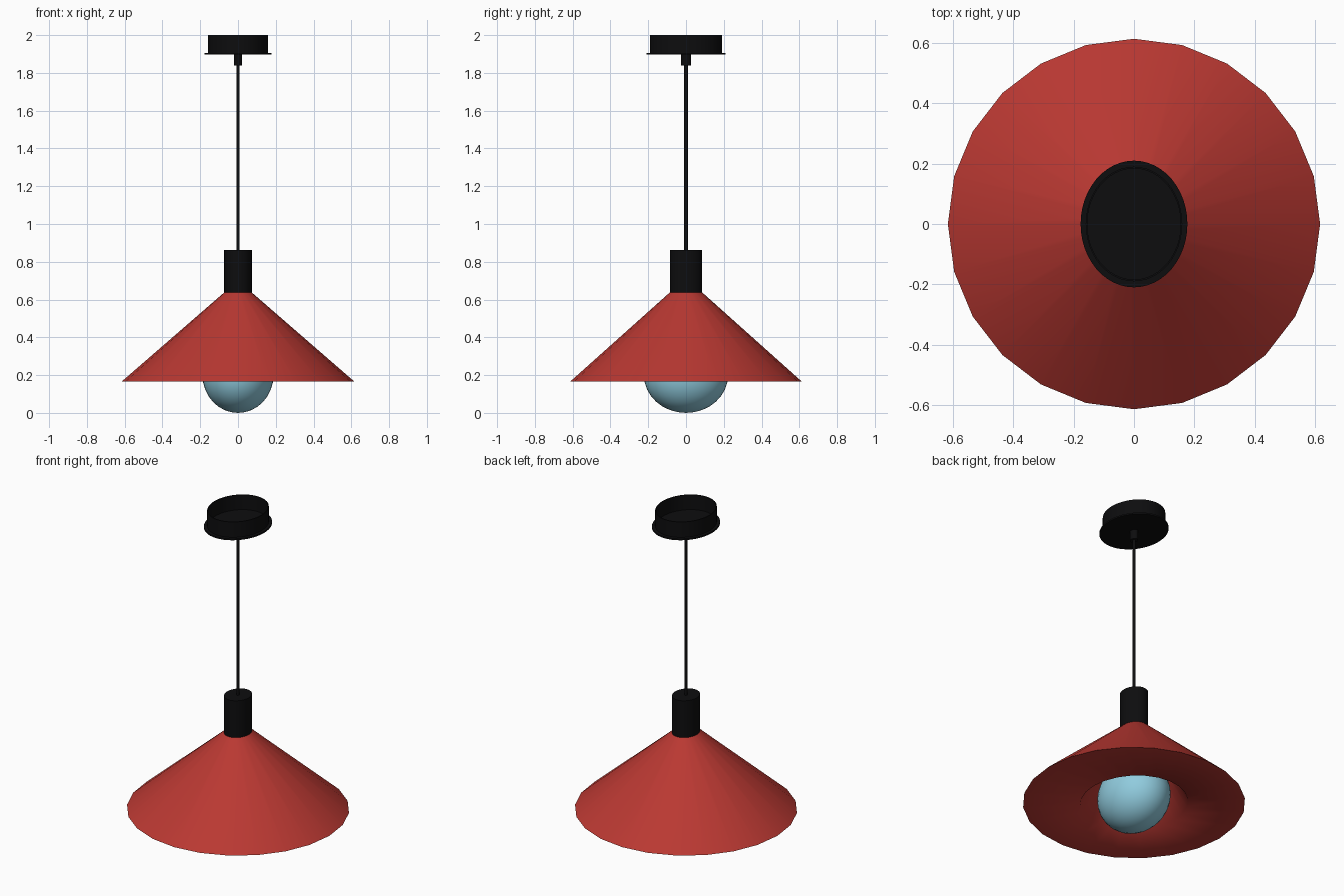
import bpy, bmesh, math

if "Cube" in bpy.data.objects:
    bpy.data.objects.remove(bpy.data.objects["Cube"])


def material(name, rgb):
    m = bpy.data.materials.new(name)
    m.diffuse_color = (*rgb, 1)
    m.use_nodes = True
    m.node_tree.nodes["Principled BSDF"].inputs["Base Color"].default_value = m.diffuse_color
    return m


RED = material("shade red", (0.49, 0.04, 0.032))
BLACK = material("matt black", (0.004, 0.004, 0.0045))
BLUE = material("glass blue", (0.28, 0.6, 0.73))


def lathe(name, profile, sides, mat, angle=40, closed=False):
    """Spin (x radius, y radius, z) rings round z; zero radius makes a pole."""
    bm = bmesh.new()
    rings = []
    for rx, ry, z in profile:
        if rx == 0:
            rings.append([bm.verts.new((0, 0, z))] * sides)
        else:
            rings.append([bm.verts.new((rx * math.cos(math.tau * i / sides),
                                        ry * math.sin(math.tau * i / sides), z))
                          for i in range(sides)])
    pairs = list(zip(rings, rings[1:]))
    if closed:
        pairs.append((rings[-1], rings[0]))
    for a, b in pairs:
        for i in range(sides):
            j = (i + 1) % sides
            bm.faces.new(list(dict.fromkeys((a[i], a[j], b[j], b[i]))))
    bmesh.ops.recalc_face_normals(bm, faces=bm.faces)
    me = bpy.data.meshes.new(name)
    bm.to_mesh(me)
    bm.free()
    me.materials.append(mat)
    ob = bpy.data.objects.new(name, me)
    bpy.context.collection.objects.link(ob)
    bpy.ops.object.select_all(action='DESELECT')
    ob.select_set(True)
    bpy.context.view_layer.objects.active = ob
    bpy.ops.object.shade_smooth_by_angle(angle=math.radians(angle))
    return ob


def cylinder(name, rx, ry, z0, z1, sides=32):
    return lathe(name, [(0, 0, z0), (rx, ry, z0), (rx, ry, z1), (0, 0, z1)],
                 sides, BLACK)


# Conical shade with a flat underside ring and inner reflector cone
lathe("shade", [(0.07, 0.083, 0.64), (0.617, 0.614, 0.165),
                (0.29, 0.31, 0.165), (0.06, 0.07, 0.60)],
      24, RED, angle=75, closed=True)

# Bulb: round below, narrowing to a neck inside the socket
cz, rx, ry, rz = 0.2, 0.188, 0.223, 0.2
bulb = [(0, 0, 0)]
for k in range(1, 14):
    t = math.pi * k / 16
    bulb.append((rx * math.sin(t), ry * math.sin(t), cz - rz * math.cos(t)))
bulb += [(0.05, 0.058, 0.45), (0.05, 0.058, 0.62), (0, 0, 0.62)]
lathe("bulb", bulb, 40, BLUE)

# Socket, cord and cord grip
cylinder("socket", 0.073, 0.086, 0.63, 0.862)
cylinder("cord", 0.008, 0.010, 0.85, 1.91, 16)
cylinder("cord_grip", 0.021, 0.026, 1.84, 1.905, 20)

# Ceiling canopy: open-topped cup standing on a thin flange
lathe("canopy", [(0, 0, 1.904), (0.16, 0.19, 1.904), (0.16, 0.19, 2.0),
                 (0.155, 0.184, 2.0), (0.155, 0.184, 1.91), (0, 0, 1.91)],
      48, BLACK)
cylinder("canopy_flange", 0.177, 0.21, 1.897, 1.906, 48)
